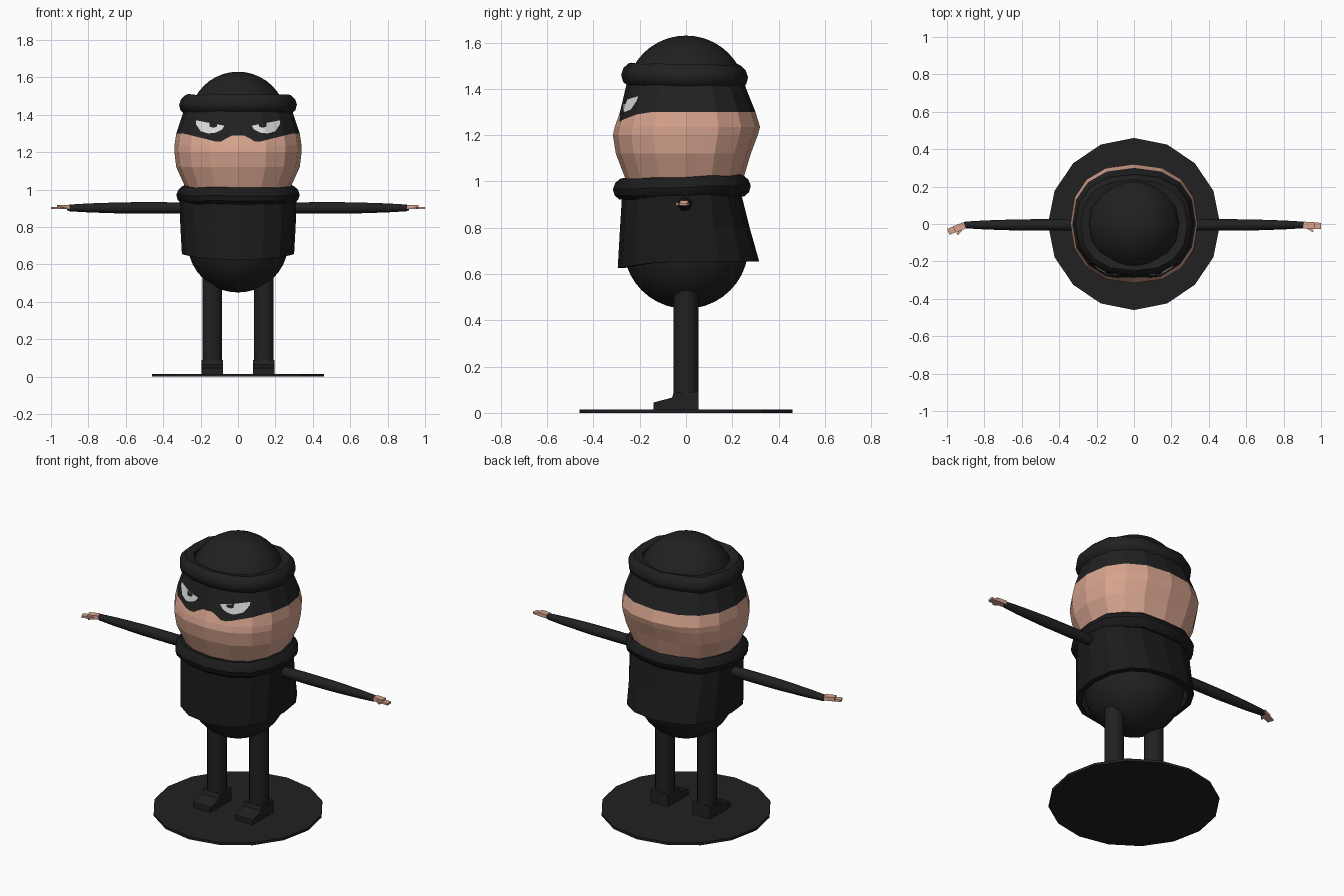
import bpy, bmesh, math
from mathutils import Matrix, Vector

if "Cube" in bpy.data.objects:
    bpy.data.objects.remove(bpy.data.objects["Cube"])

def material(name, rgb):
    m = bpy.data.materials.new(name)
    m.diffuse_color = (*rgb, 1)
    m.use_nodes = True
    m.node_tree.nodes["Principled BSDF"].inputs["Base Color"].default_value = m.diffuse_color
    return m

BLACK = material("black cloth", (0.015, 0.015, 0.015))
JACKET = material("jacket black", (0.011, 0.011, 0.011))
SKIN = material("skin", (0.68, 0.37, 0.27))
WHITE = material("eye white", (0.72, 0.72, 0.72))

def finish(name, bm, *mats, smooth=None):
    bmesh.ops.recalc_face_normals(bm, faces=bm.faces[:])
    me = bpy.data.meshes.new(name)
    bm.to_mesh(me)
    bm.free()
    ob = bpy.data.objects.new(name, me)
    bpy.context.collection.objects.link(ob)
    for m in mats:
        me.materials.append(m)
    if smooth:
        bpy.ops.object.select_all(action='DESELECT')
        ob.select_set(True)
        bpy.context.view_layer.objects.active = ob
        bpy.ops.object.shade_smooth_by_angle(angle=math.radians(smooth))
    return ob

def grid(rows, wrap_cols=True, wrap_rows=False):
    """Skin a list of equal-length rows of points with quads."""
    bm = bmesh.new()
    vs = [[bm.verts.new(p) for p in r] for r in rows]
    nr, nc = len(rows), len(rows[0])
    for i in range(nr if wrap_rows else nr - 1):
        for j in range(nc if wrap_cols else nc - 1):
            a, b, k = vs[i], vs[(i + 1) % nr], (j + 1) % nc
            f = bm.faces.new((a[j], a[k], b[k], b[j]))
            f.material_index = 0
    return bm

def outline(w, front, back, n=16):
    """Rounded-square ring starting at the front; half width, front and back depth."""
    pts = []
    for i in range(n):
        t = math.tau * i / n
        s, c = (math.copysign(abs(v) ** 0.85, v) for v in (math.sin(t), math.cos(t)))
        pts.append((w * s, -c * (front if c > 0 else back)))
    return pts

def lerp_table(table, z):
    for a, b in zip(table, table[1:]):
        if z <= b[0]:
            break
    k = (z - a[0]) / (b[0] - a[0])
    return [p + (q - p) * k for p, q in zip(a[1:], b[1:])]

# Round parts: lower body, cap dome, legs, base
def ball(name, r, z):
    bm = bmesh.new()
    bmesh.ops.create_uvsphere(bm, u_segments=32, v_segments=20, radius=r,
                              matrix=Matrix.Translation((0, 0, z)))
    finish(name, bm, BLACK, smooth=40)

ball("lower_body", 0.27, 0.72)
ball("cap_dome", 0.26, 1.37)

def cylinder(name, mat, r1, r2, a, b, n, smooth=None):
    a, b = Vector(a), Vector(b)
    rot = (b - a).to_track_quat('Z', 'Y').to_matrix().to_4x4()
    bm = bmesh.new()
    bmesh.ops.create_cone(bm, cap_ends=True, segments=n, radius1=r1, radius2=r2,
                          depth=(b - a).length,
                          matrix=Matrix.Translation((a + b) / 2) @ rot)
    return finish(name, bm, mat, smooth=smooth)

cylinder("base_disc", BLACK, 0.46, 0.46, (0, 0, 0), (0, 0, 0.015), 16)

# Head: faceted skin, with the eye mask above a shaped border
HEAD = [(0.98, 0.27, 0.25, 0.24), (1.02, 0.285, 0.265, 0.25), (1.12, 0.33, 0.303, 0.28),
        (1.20, 0.34, 0.316, 0.31), (1.235, 0.34, 0.308, 0.32), (1.30, 0.33, 0.285, 0.30),
        (1.45, 0.28, 0.25, 0.24)]
BORDER = [(0, 1.29), (0.035, 1.29), (0.10, 1.252), (0.18, 1.272), (0.30, 1.30), (0.5, 1.30)]
SUB = 5

def head_ring(z_of):
    row = []
    flat = outline(*lerp_table(HEAD, 1.25))
    for i in range(16):
        for k in range(SUB):
            u = k / SUB
            a, b = flat[i], flat[(i + 1) % 16]
            x, y = (a[0] + (b[0] - a[0]) * u, a[1] + (b[1] - a[1]) * u)
            z = z_of(x, y)
            ring = outline(*lerp_table(HEAD, z))
            a, b = ring[i], ring[(i + 1) % 16]
            row.append((a[0] + (b[0] - a[0]) * u, a[1] + (b[1] - a[1]) * u, z))
    return row

def mask_border(x, y):
    return lerp_table(BORDER, abs(x))[0] if y < 0 else 1.30

rows = [head_ring(lambda x, y, z=z: z) for z in (0.98, 1.02, 1.12, 1.20, 1.235)]
rows += [head_ring(mask_border), head_ring(lambda x, y: 1.31), head_ring(lambda x, y: 1.45)]
bm = grid(rows)
bm.faces.ensure_lookup_table()
for i, f in enumerate(bm.faces):
    f.material_index = int(i >= 5 * 16 * SUB)
finish("head", bm, SKIN, BLACK)

# Eyes: thin plates laid on the front of the head
def front_y(x, z):
    ring = outline(*lerp_table(HEAD, z))[:5]
    for a, b in zip(ring, ring[1:]):
        if abs(x) <= b[0]:
            return a[1] + (b[1] - a[1]) * (abs(x) - a[0]) / (b[0] - a[0])

EYE_LOW = [(0.075, 1.335), (0.09, 1.318), (0.12, 1.304), (0.16, 1.30), (0.20, 1.312),
           (0.225, 1.35)]

def eye_top(x):
    return 1.342 + (x - 0.075) * 0.19

def plate(name, mat, side, x0, x1, low, lift):
    cols = []
    for i in range(13):
        x = x0 + (x1 - x0) * i / 12
        lo, hi = low(x), eye_top(x)
        cols.append([(side * x, front_y(x, z) - lift, z)
                     for z in (lo + (hi - lo) * k / 3 for k in range(4))])
    finish(name, grid(cols, wrap_cols=False), mat)

for side, tag in ((-1, "right"), (1, "left")):
    plate(tag + "_eye", WHITE, side, 0.075, 0.225, lambda x: lerp_table(EYE_LOW, x)[0], 0.004)
    plate(tag + "_pupil", BLACK, side, 0.112, 0.152,
          lambda x: 1.332 + 12 * (x - 0.132) ** 2, 0.007)

# Rolled cap brim and collar: closed tubes around a rounded square
def roll(name, mat, w, front, back, z0, z1, depth, dip):
    h = z1 - z0
    section = [(depth, 0.05), (0.03, 0), (0.008, 0.2), (0, 0.5), (0.01, 0.8), (0.03, 1),
               (depth, 0.9)]
    rows = []
    for d, k in section:
        ring = outline(w - d, front - d, back - d)
        rows.append([(x, y, z0 + h * k + dip * y / front + 0.004 * math.sin(3 * i))
                     for i, (x, y) in enumerate(ring)])
    finish(name, grid(rows, wrap_rows=True), mat, smooth=35)

roll("cap_brim", BLACK, 0.315, 0.28, 0.268, 1.407, 1.506, 0.075, -0.004)
roll("collar", JACKET, 0.33, 0.316, 0.28, 0.93, 1.02, 0.09, 0.01)

# Jacket: flared shell with a hem that dips at the front
rows = []
for z, w, f, b, dip in ((0.655, 0.27, 0.27, 0.28, 1), (0.655, 0.30, 0.295, 0.316, 1),
                        (0.80, 0.308, 0.285, 0.275, 0), (0.96, 0.315, 0.275, 0.235, 0)):
    rows.append([(x, y, z - dip * 0.03 * max(0, -y / f) ** 2) for x, y in outline(w, f, b)])
finish("jacket", grid(rows), JACKET)

# Limbs
def box(bm, size, loc, turn):
    bmesh.ops.create_cube(bm, size=1, matrix=Matrix.Translation(loc)
                          @ Matrix.Rotation(turn, 4, 'Z') @ Matrix.Diagonal((*size, 1)))

SHOE = [(-0.14, 0.012), (-0.14, 0.045), (-0.06, 0.066), (-0.053, 0.09), (0.053, 0.09),
        (0.053, 0.012)]
for side, tag in ((-1, "right"), (1, "left")):
    cylinder(tag + "_leg", BLACK, 0.053, 0.053, (side * 0.138, 0, 0.015),
             (side * 0.138, 0, 0.55), 20, 40)

    # shoe: side profile extruded across
    bm = grid([[(side * 0.138 + d, y, z) for y, z in SHOE] for d in (-0.057, 0.057)])
    bmesh.ops.holes_fill(bm, edges=bm.edges[:])
    finish(tag + "_shoe", bm, BLACK)

    # sleeve: tapered tube
    rows = []
    for x, r in ((0.25, 0.029), (0.45, 0.031), (0.62, 0.03), (0.80, 0.024), (0.90, 0.018),
                 (0.915, 0.012)):
        rows.append([(side * x, -0.005 + r * math.cos(math.tau * i / 12),
                      0.902 + r * math.sin(math.tau * i / 12)) for i in range(12)])
    finish(tag + "_sleeve", grid(rows), BLACK, smooth=40)

    # hand: palm, fingers and thumb; the right one turns further forward
    bm = bmesh.new()
    box(bm, (0.06, 0.036, 0.022), (0.035, 0, 0.002), 0)
    box(bm, (0.042, 0.034, 0.012), (0.079, 0, -0.003), 0)
    box(bm, (0.035, 0.012, 0.012), (0.045, -0.022, -0.002), -0.5)
    turn = -0.38 if side < 0 else -0.06
    bmesh.ops.transform(bm, verts=bm.verts[:], matrix=Matrix.Diagonal((side, 1, 1, 1))
                        @ Matrix.Translation((0.90, -0.005, 0.904))
                        @ Matrix.Rotation(turn, 4, 'Z'))
    finish(tag + "_hand", bm, SKIN)
